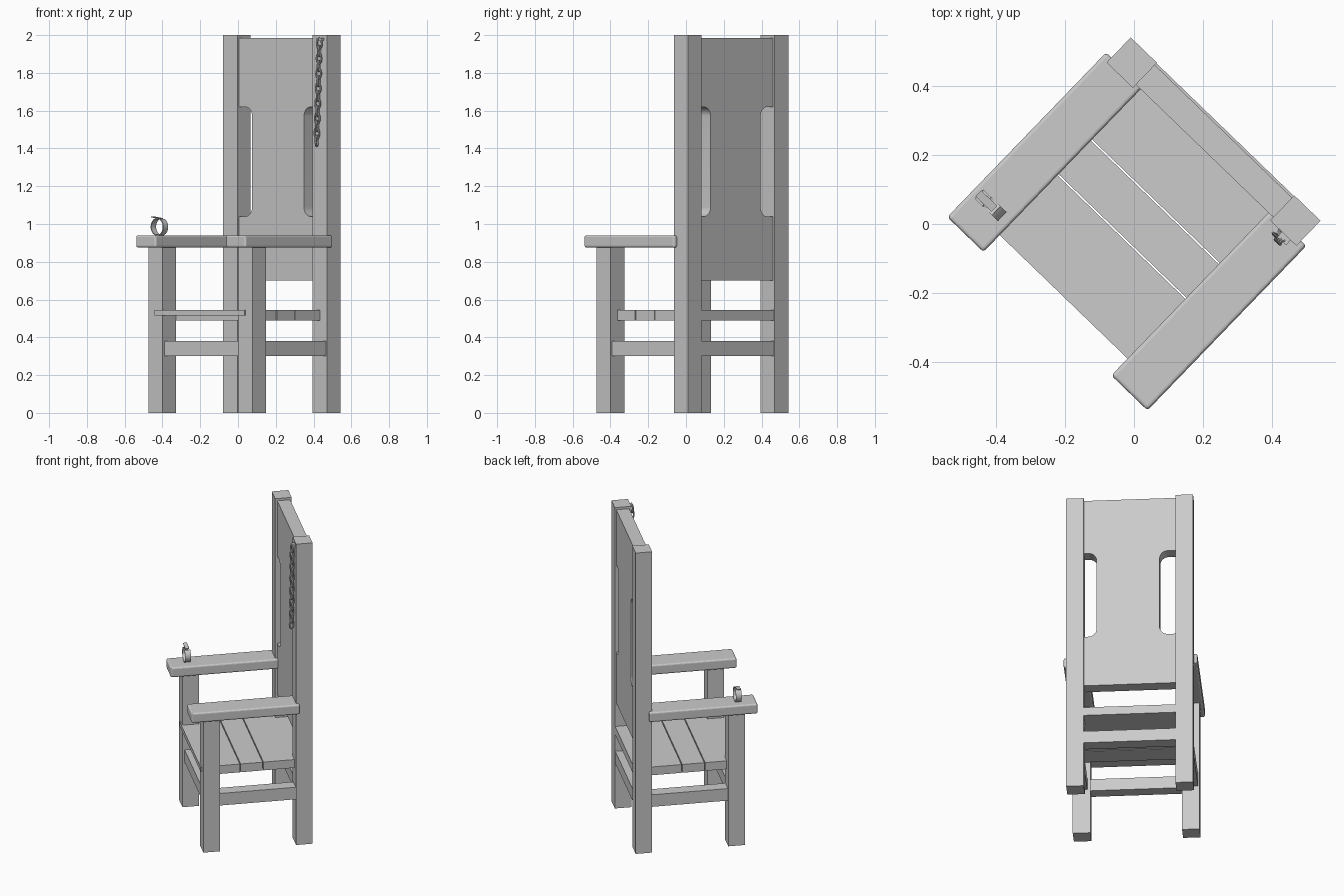
import bpy, bmesh, math
from mathutils import Matrix, Vector

old = bpy.data.objects.get("Cube")
if old:
    bpy.data.objects.remove(old, do_unlink=True)

# The chair is modelled square on, then turned as a whole
TURN = Matrix.Rotation(math.radians(-44), 4, "Z")

grey = bpy.data.materials.new("plain_grey")
grey.use_nodes = True
grey.diffuse_color = (0.6, 0.6, 0.6, 1)
grey.node_tree.nodes["Principled BSDF"].inputs["Base Color"].default_value = (0.6, 0.6, 0.6, 1)


def finish(name, bm, smooth=False):
    bmesh.ops.recalc_face_normals(bm, faces=bm.faces)
    mesh = bpy.data.meshes.new(name)
    bm.to_mesh(mesh)
    bm.free()
    mesh.materials.append(grey)
    obj = bpy.data.objects.new(name, mesh)
    bpy.context.collection.objects.link(obj)
    obj.matrix_world = TURN
    if smooth:
        bpy.ops.object.select_all(action="DESELECT")
        obj.select_set(True)
        bpy.context.view_layer.objects.active = obj
        bpy.ops.object.shade_smooth_by_angle(angle=math.radians(40))
    return obj


def box(name, x, y, z):
    """Box from three (low, high) ranges."""
    bm = bmesh.new()
    bmesh.ops.create_cube(bm, size=1)
    for v in bm.verts:
        v.co = [(a + b) / 2 + c * abs(b - a) for (a, b), c in zip((x, y, z), v.co)]
    return finish(name, bm)


def extrude_outline(name, points, y0, y1, smooth=False):
    """Closed x-z outline pushed through from y0 to y1."""
    bm = bmesh.new()
    face = bm.faces.new([bm.verts.new((x, y0, z)) for x, z in points])
    new = bmesh.ops.extrude_face_region(bm, geom=[face])["geom"]
    moved = [g for g in new if isinstance(g, bmesh.types.BMVert)]
    bmesh.ops.translate(bm, verts=moved, vec=(0, y1 - y0, 0))
    return finish(name, bm, smooth)


# Posts, legs, armrests and lower side rails, mirrored
OUT, IN = 0.383, 0.277
for side, s in (("right", -1), ("left", 1)):
    box("back_post_" + side, (s * IN, s * OUT), (0.282, 0.383), (0, 2))
    box("front_leg_" + side, (s * IN, s * OUT), (-0.287, -0.185), (0, 0.88))
    box("side_rail_" + side, (s * 0.295, s * 0.374), (-0.19, 0.29), (0.30, 0.38))
    arm = box("armrest_" + side, (s * 0.258, s * 0.404), (-0.362, 0.302), (0.875, 0.94))
    bevel = arm.modifiers.new("soft_edges", "BEVEL")
    bevel.width = 0.01
    bevel.segments = 3

# Lower rails between the posts
box("front_rail", (-IN, IN), (-0.274, -0.20), (0.30, 0.38))
box("back_rail", (-IN, IN), (0.30, 0.38), (0.30, 0.38))

# Seat planks
SEAT = 0.332
box("seat_front_lip", (-SEAT, SEAT), (-0.294, -0.185), (0.515, 0.545))
box("seat_plank_front", (-SEAT, SEAT), (-0.185, -0.053), (0.49, 0.545))
box("seat_plank_middle", (-SEAT, SEAT), (-0.048, 0.087), (0.49, 0.545))
box("seat_plank_back", (-SEAT, SEAT), (0.092, 0.283), (0.49, 0.545))
box("seat_back_edge", (-IN, IN), (0.283, 0.381), (0.49, 0.545))


# Backrest with a rounded cut-out beside each post
def cutout(inner, s):
    """Points of one notch, bottom to top, on side s."""
    r, low, high = 0.05, 1.04, 1.62
    pts = [(s * IN, low)]
    for cz, start in ((low + r, -90), (high - r, 0)):
        for i in range(9):
            a = math.radians(start + i * 90 / 8)
            pts.append((s * (inner + r - r * math.cos(a)), cz + r * math.sin(a)))
    return pts + [(s * IN, high)]


BOTTOM, TOP = 0.70, 1.985
outline = [(-IN, BOTTOM), (IN, BOTTOM)] + cutout(0.20, 1)
outline += [(IN, TOP), (-IN, TOP)] + cutout(0.181, -1)[::-1]
extrude_outline("backrest", outline, 0.295, 0.374, smooth=True)

# Open wrist cuff standing on the right armrest
cx, cz, radius, thick = -0.337, 0.985, 0.047, 0.005
arc = [math.radians(60 - i * 10) for i in range(32)]
outer = [(cx + radius * math.cos(a), cz + radius * math.sin(a)) for a in arc]
inner = [(cx + (radius - thick) * math.cos(a), cz + (radius - thick) * math.sin(a)) for a in arc]
extrude_outline("wrist_cuff", outer + inner[::-1], -0.268, -0.232, smooth=True)
tab = [(cx - 0.05, cz + 0.05), (cx + 0.015, cz + 0.041),
       (cx + 0.015, cz + 0.046), (cx - 0.05, cz + 0.055)]
extrude_outline("cuff_tab", tab, -0.262, -0.238)


# Chain hanging in front of the left back post
def add_link(bm, centre, twist, half_w=0.014, half_h=0.027, wire=0.0055, n=16, m=6):
    turn = Matrix.Rotation(twist, 3, "Z")
    rings = []
    for i in range(n):
        a = 2 * math.pi * i / n
        out = Vector((math.cos(a), 0, math.sin(a)))
        mid = Vector((half_w * out.x, 0, half_h * out.z))
        ring = []
        for j in range(m):
            b = 2 * math.pi * j / m
            p = mid + wire * (out * math.cos(b) + Vector((0, math.sin(b), 0)))
            ring.append(bm.verts.new(centre + turn @ p))
        rings.append(ring)
    for i in range(n):
        r0, r1 = rings[i], rings[(i + 1) % n]
        for j in range(m):
            k = (j + 1) % m
            bm.faces.new((r0[j], r0[k], r1[k], r1[j]))


bm = bmesh.new()
LINKS = 14
for i in range(LINKS):
    t = i / (LINKS - 1)
    place = Vector((0.342 - 0.02 * t, 0.266, 1.955 - 0.515 * t))
    add_link(bm, place, math.radians(20 + 90 * (i % 2)))
finish("chain", bm, smooth=True)

# Staple holding the chain to the post
box("chain_staple", (0.325, 0.36), (0.262, 0.284), (1.972, 1.984))
